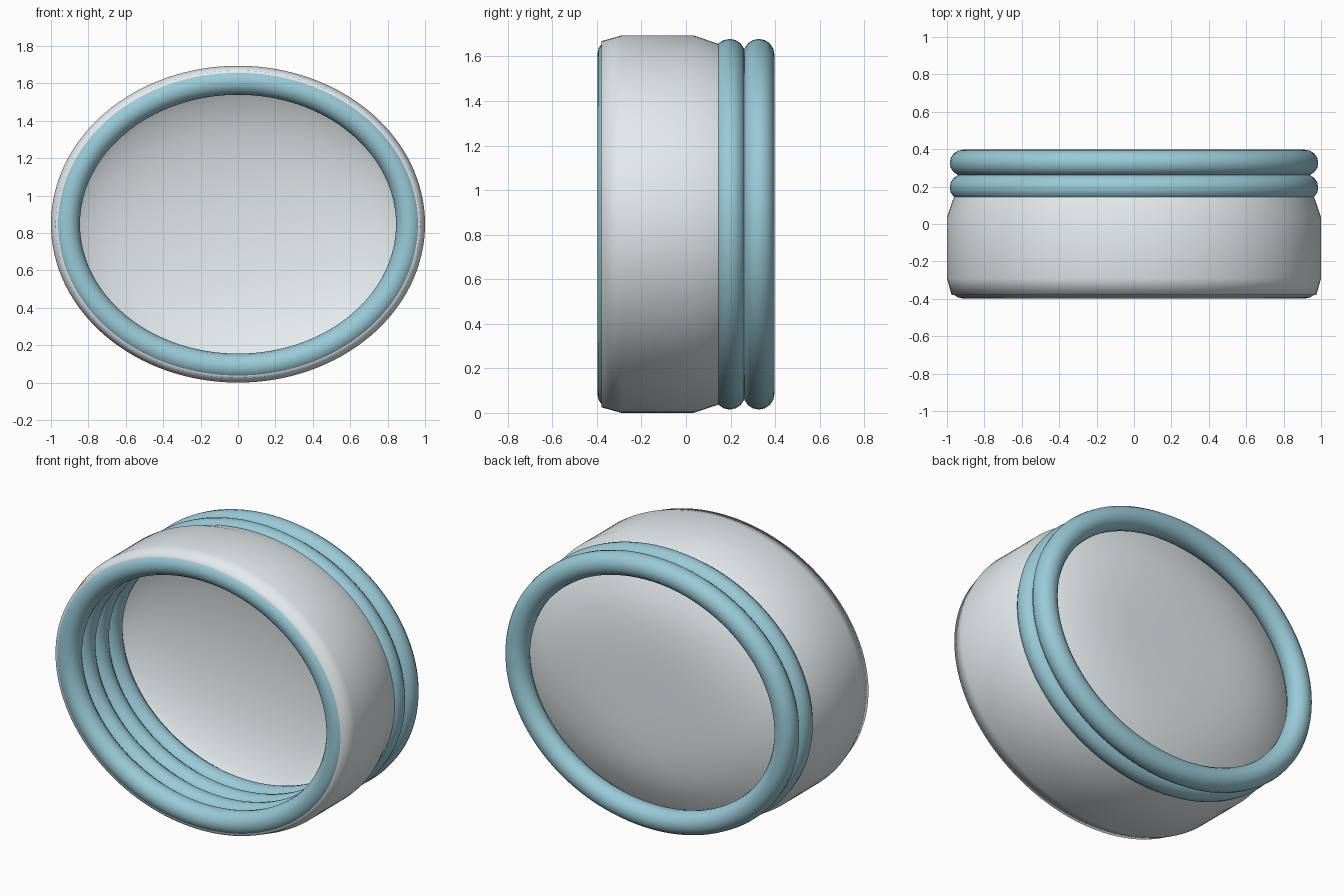
import bpy, bmesh, math

if "Cube" in bpy.data.objects:
    bpy.data.objects.remove(bpy.data.objects["Cube"])

CZ = 0.847      # height of the axis
SQUASH = 0.153  # width minus height of the oval radii
N = 128


def oval(r, t):
    rz = r - SQUASH * min(1.0, r / 0.8)
    return r * math.cos(t), CZ + rz * math.sin(t)


def lathe_oval(name, profile):
    """Sweep an (r, y) profile around the y axis as ovals; r = 0 closes at a pole."""
    bm = bmesh.new()
    loops = []
    for r, y in profile:
        if r == 0:
            loops.append([bm.verts.new((0, y, CZ))] * N)
            continue
        loop = []
        for i in range(N):
            x, z = oval(r, 2 * math.pi * i / N)
            loop.append(bm.verts.new((x, y, z)))
        loops.append(loop)
    for a, b in zip(loops, loops[1:]):
        for i in range(N):
            j = (i + 1) % N
            quad = list(dict.fromkeys((a[i], a[j], b[j], b[i])))
            bm.faces.new(quad)
    bmesh.ops.recalc_face_normals(bm, faces=bm.faces)
    me = bpy.data.meshes.new(name)
    bm.to_mesh(me)
    bm.free()
    ob = bpy.data.objects.new(name, me)
    bpy.context.collection.objects.link(ob)
    me.shade_smooth()
    return ob


def dome(r_edge, y_edge, depth, power, root=1.0, steps=16):
    """Profile points from the rim of a bowl to its centre."""
    pts = []
    for k in range(steps + 1):
        a = math.pi / 2 * k / steps
        r = r_edge * math.cos(a) if k < steps else 0
        pts.append((r, y_edge + depth * (1 - (r / r_edge) ** power) ** root))
    return pts


# Bowl: thick wall with chamfered outside, domed floor inside and out
inside = dome(0.92, 0.05, 0.24, 2, 0.5)[::-1]
wall = [(0.92, -0.36), (0.945, -0.378), (0.975, -0.38), (1.0, -0.29),
        (1.0, 0.035), (0.963, 0.145)]
outside = dome(0.935, 0.235, 0.145, 4)
shell = lathe_oval("bowl_shell", inside + wall + outside)
pale = bpy.data.materials.new("shell_pale")
pale.diffuse_color = (0.78, 0.83, 0.85, 1)
pale.use_nodes = True
pale.node_tree.nodes["Principled BSDF"].inputs["Base Color"].default_value = pale.diffuse_color
shell.data.materials.append(pale)

# Stacked round blue rings lining the wall
blue = bpy.data.materials.new("ring_blue")
blue.diffuse_color = (0.32, 0.59, 0.68, 1)
blue.use_nodes = True
blue.node_tree.nodes["Principled BSDF"].inputs["Base Color"].default_value = blue.diffuse_color
TUBE = 0.07
for k in range(6):
    y = -0.328 + k * 0.131
    cu = bpy.data.curves.new(f"ring_{k + 1}", 'CURVE')
    cu.dimensions = '3D'
    cu.bevel_depth = TUBE
    cu.bevel_resolution = 6
    sp = cu.splines.new('POLY')
    sp.points.add(N - 1)
    sp.use_cyclic_u = True
    sp.use_smooth = True
    for i, p in enumerate(sp.points):
        x, z = oval(0.915, 2 * math.pi * i / N)
        p.co = (x, y, z, 1)
    cu.materials.append(blue)
    bpy.context.collection.objects.link(bpy.data.objects.new(f"ring_{k + 1}", cu))
